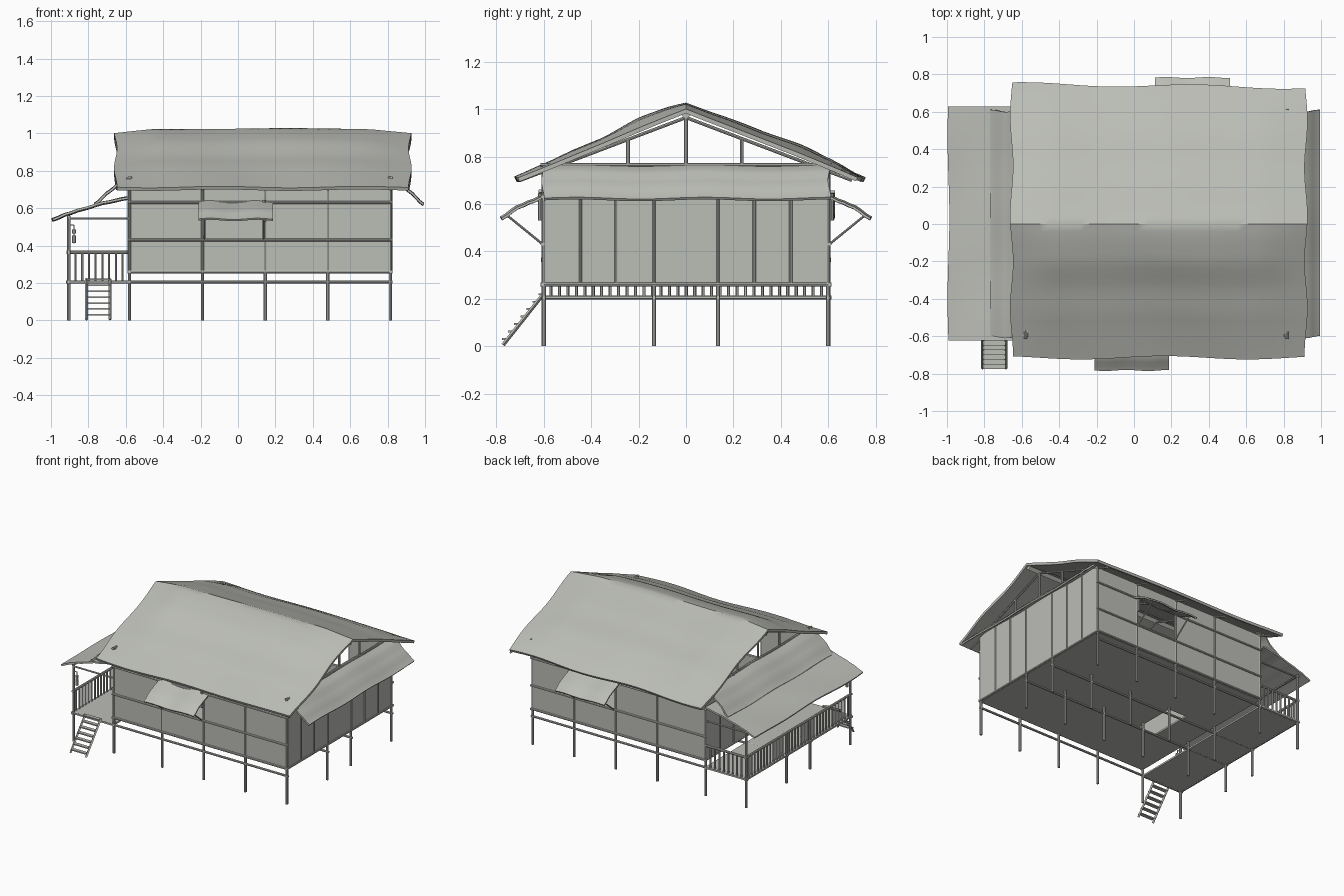
import bpy, bmesh, math
from mathutils import Vector

if "Cube" in bpy.data.objects:
    bpy.data.objects.remove(bpy.data.objects["Cube"])

GREY = bpy.data.materials.new("weathered grey")
GREY.diffuse_color = (0.50, 0.51, 0.47, 1)
GREY.use_nodes = True
GREY.node_tree.nodes["Principled BSDF"].inputs["Base Color"].default_value = GREY.diffuse_color


def finish(name, bm, smooth=False):
    me = bpy.data.meshes.new(name)
    bm.to_mesh(me)
    bm.free()
    me.materials.append(GREY)
    for p in me.polygons:
        p.use_smooth = smooth
    ob = bpy.data.objects.new(name, me)
    bpy.context.collection.objects.link(ob)
    return ob


def boxes(name, items):
    """items: (x0, x1, y0, y1, z0, z1)"""
    bm = bmesh.new()
    for x0, x1, y0, y1, z0, z1 in items:
        vs = bmesh.ops.create_cube(bm, size=1)["verts"]
        for v in vs:
            v.co = ((x0 + x1) / 2 + v.co.x * (x1 - x0),
                    (y0 + y1) / 2 + v.co.y * (y1 - y0),
                    (z0 + z1) / 2 + v.co.z * (z1 - z0))
    return finish(name, bm)


def poles(name, segs, r=0.009, sides=8):
    """segs: pairs of end points"""
    bm = bmesh.new()
    for a, b in segs:
        a, b = Vector(a), Vector(b)
        d = b - a
        m = d.to_track_quat("Z", "Y").to_matrix().to_4x4()
        m.translation = (a + b) / 2
        bmesh.ops.create_cone(bm, cap_ends=True, segments=sides, radius1=r,
                              radius2=r, depth=d.length, matrix=m)
    return finish(name, bm)


def interp(pts, t):
    for (a, p), (b, q) in zip(pts, pts[1:]):
        if t <= b:
            s = (t - a) / (b - a)
            s = s * s * (3 - 2 * s) * 0.5 + s * 0.5
            return p + (q - p) * s
    return pts[-1][1]


def sheet(name, f, nu, nv, thick):
    """Thatch sheet from f(u, v), thickened downwards"""
    bm = bmesh.new()
    g = [[bm.verts.new(f(i / nu, j / nv)) for j in range(nv + 1)] for i in range(nu + 1)]
    for i in range(nu):
        for j in range(nv):
            bm.faces.new((g[i][j], g[i + 1][j], g[i + 1][j + 1], g[i][j + 1]))
    bm.normal_update()
    if sum(fc.normal.z for fc in bm.faces) < 0:
        bmesh.ops.reverse_faces(bm, faces=bm.faces[:])
    ob = finish(name, bm, True)
    mod = ob.modifiers.new("thickness", "SOLIDIFY")
    mod.thickness = thick
    mod.offset = -1
    bpy.context.view_layer.objects.active = ob
    ob.select_set(True)
    bpy.ops.object.modifier_apply(modifier="thickness")
    bpy.ops.object.shade_smooth_by_angle(angle=math.radians(35))
    ob.select_set(False)
    return ob


XS = [-0.58, -0.19, 0.145, 0.48, 0.815]
YS = [-0.6, -0.135, 0.135, 0.6]
XL, XR, XV = -0.58, 0.815, -0.905

# stilts and wall posts
segs = [((x, y, 0), (x, y, 0.74 if abs(y) > 0.5 else 0.255)) for x in XS for y in YS]
segs += [((XV, y, 0), (XV, y, 0.56 if abs(y) > 0.5 else 0.365)) for y in YS]
poles("stilt_posts", segs)

# beams under the floors
poles("floor_beams", [((XV - 0.015, y, 0.205), (XR + 0.012, y, 0.205)) for y in YS]
      + [((XV, -0.615, 0.205), (XV, 0.615, 0.205))], 0.008)

# floors, with a hearth opening in the main one
F0, F1 = 0.252, 0.264
boxes("house_floor", [(XL, -0.35, -0.6, 0.6, F0, F1), (-0.2, XR, -0.6, 0.6, F0, F1),
                      (-0.35, -0.2, -0.6, -0.2, F0, F1), (-0.35, -0.2, 0.12, 0.6, F0, F1)])
boxes("veranda_floor", [(XV - 0.01, XL, -0.61, 0.61, 0.2, 0.212)])

# long walls, one bay of each left open as a window
T = 0.005
walls = []
for y, bay in ((-0.6, 1), (0.6, 2)):
    for i in range(4):
        a, b = XS[i], XS[i + 1]
        spans = [(0.26, 0.43), (0.63, 0.74)] if i == bay else [(0.26, 0.74)]
        walls += [(a, b, y - T, y + T, z0, z1) for z0, z1 in spans]
boxes("long_walls", walls)
boxes("end_walls", [(XR - T, XR + T, -0.6, 0.6, 0.26, 0.765),
                    (XL - T, XL + T, -0.6, -0.135, 0.26, 0.765),
                    (XL - T, XL + T, 0.135, 0.6, 0.26, 0.765),
                    (XL - T, XL + T, -0.135, 0.135, 0.6, 0.765)])

# horizontal wall rails
poles("wall_rails", [((XL - 0.01, s * 0.606, z), (XR + 0.012, s * 0.606, z))
                     for s in (-1, 1) for z in (0.26, 0.43, 0.63)]
      + [((x, -0.615, z), (x, 0.615, z)) for x in (XL, XR + 0.004) for z in (0.26, 0.765)], 0.008)

# vertical battens on the end walls
poles("end_battens", [((x, y, 0.26), (x, y, 0.765)) for x in (XL - 0.004, XR + 0.004)
                      for y in (-0.445, -0.295, -0.135, 0.135, 0.288, 0.442)], 0.007)

# gable posts, ridge pole and rafters
segs = []
for x in (XL, XR):
    segs += [((x, y, 0.76), (x, y, 0.97 - abs(y) * 0.39)) for y in (-0.245, 0, 0.235)]
poles("gable_posts", segs, 0.008)
poles("rafters", [((x, 0, 0.965), (x, s * 0.7, 0.70)) for x in XS for s in (-1, 1)], 0.007)
poles("ridge_pole", [((-0.65, 0, 0.975), (0.91, 0, 0.975))], 0.02, 4)

# main thatched roof, humped between the two straight ends
FRONT = [(0, .03), (.1, .042), (.27, .046), (.5, .02), (.65, .018), (.8, .008), (1, 0)]
BACK = [(0, .03), (.1, .03), (.3, .035), (.45, .033), (.65, .04), (.85, .025), (1, 0)]


def main_roof(u, v):
    v = 2 * v - 1
    t = abs(v)
    x = -0.655 + 1.575 * u + 0.008 * math.sin(9 * v + 1) * (2 * u - 1)
    reach = (0.75 - 0.02 * u) if v > 0 else 0.715
    y = v * (reach + 0.009 * math.sin(11 * u + v))
    w = 0.1 + 0.9 * min(1, min(u, 1 - u) * 7) * (0.9 + 0.1 * math.sin(10 * u + 2))
    z = 0.998 - 0.285 * t + w * interp(BACK if v > 0 else FRONT, t)
    return x, y, z + 0.004 * math.sin(13 * u + 3 * v) * t


sheet("main_roof", main_roof, 30, 36, 0.018)

# thatched skirts below the gables
SK = [(0, .77), (.3, .745), (.6, .695), (1, .625)]
for nm, x0, x1 in (("left_skirt_roof", -0.57, -0.77), ("right_skirt_roof", 0.805, 0.995)):
    sheet(nm, lambda u, v, x0=x0, x1=x1: (
        x0 + (x1 - x0) * u, (2 * v - 1) * 0.605 + 0.006 * math.sin(8 * u),
        interp(SK, u) + 0.004 * math.sin(14 * v)), 10, 16, 0.012)

# veranda roof
VR = [(0, .66), (.3, .635), (.6, .60), (.8, .575), (1, .543)]
sheet("veranda_roof", lambda u, v: (
    -0.59 - 0.402 * u - 0.005 * math.sin(9 * v), -0.622 + 1.25 * v,
    interp(VR, u) + 0.004 * math.sin(12 * v + 3 * u)), 12, 16, 0.012)
poles("veranda_roof_beams", [((XV, y, 0.545), (XL, y, 0.545)) for y in (-0.6, 0.6)]
      + [((XV, -0.61, 0.555), (XV, 0.61, 0.555))], 0.006)

# window awnings with struts
AW = [(0, .638), (.3, .615), (.6, .592), (1, .543)]
for nm, s, x0, x1, bay in (("front_awning", -1, -0.212, 0.188, 1), ("back_awning", 1, 0.112, 0.512, 2)):
    sheet(nm, lambda u, v, s=s, x0=x0, x1=x1: (
        x0 + (x1 - x0) * v, s * (0.6 + 0.183 * u + 0.003 * math.sin(11 * v)),
        interp(AW, u) + 0.004 * math.sin(10 * v)), 8, 10, 0.01)
    poles(nm + "_struts", [((x, s * 0.605, 0.43), (x, s * 0.75, 0.548))
                           for x in (XS[bay] + 0.01, XS[bay + 1] - 0.008)], 0.005)
    # rolled bundle hanging by the window
    x = XS[bay + 1] - 0.004
    poles(nm + "_bundle", [((x, s * 0.615, 0.53), (x, s * 0.615, 0.645))], 0.009)

# veranda railing on the left and back sides
bal = [((XV, -0.57 + 0.0357 * i, 0.21), (XV, -0.57 + 0.0357 * i, 0.36)) for i in range(33)]
bal += [((XV + 0.036 * i, 0.6, 0.21), (XV + 0.036 * i, 0.6, 0.36)) for i in range(1, 9)]
poles("railing_balusters", bal, 0.0065, 6)
poles("railing_top", [((XV, -0.612, 0.365), (XV, 0.612, 0.365)),
                      ((XV - 0.012, 0.6, 0.365), (XL, 0.6, 0.365))], 0.009)

# ladder: two sloping stringers with treads
poles("ladder_stringers", [((x, -0.772, 0.005), (x, -0.6, 0.222)) for x in (-0.81, -0.685)], 0.008, 4)
tr = []
for i in range(7):
    y, z = -0.762 + 0.0255 * i, 0.03 + 0.0315 * i
    tr.append((-0.808, -0.687, y - 0.014, y + 0.012, z - 0.004, z + 0.004))
boxes("ladder_treads", tr)

# small hanging lantern by the veranda corner
LX, LY = -0.877, -0.6
poles("lantern_body", [((LX, LY, 0.415), (LX, LY, 0.455)), ((LX, LY, 0.465), (LX, LY, 0.485))], 0.011)
poles("lantern_cord", [((LX, LY, 0.41), (LX, LY, 0.51)), ((XV, LY, 0.51), (LX, LY, 0.51))], 0.003, 5)
